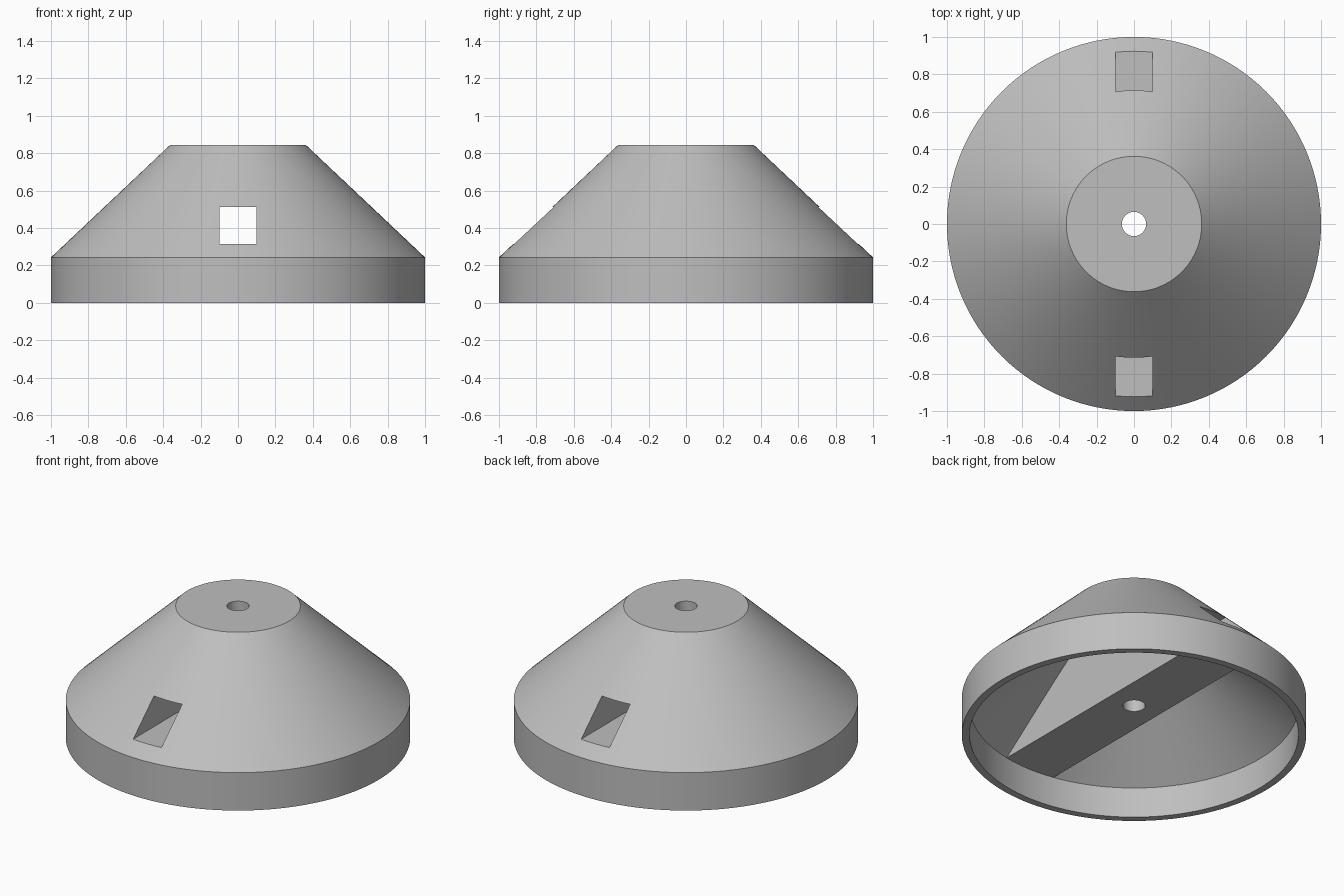
import bpy, bmesh, math

cube = bpy.data.objects.get("Cube")
if cube:
    bpy.data.objects.remove(cube, do_unlink=True)

grey = bpy.data.materials.new("plain grey")
grey.use_nodes = True
colour = (0.52, 0.52, 0.52, 1)
grey.diffuse_color = colour
grey.node_tree.nodes["Principled BSDF"].inputs["Base Color"].default_value = colour


def add_object(name, bm):
    bmesh.ops.recalc_face_normals(bm, faces=bm.faces[:])
    mesh = bpy.data.meshes.new(name)
    bm.to_mesh(mesh)
    bm.free()
    mesh.materials.append(grey)
    obj = bpy.data.objects.new(name, mesh)
    bpy.context.collection.objects.link(obj)
    return obj


def turned(name, profile, sides=128):
    """Closed solid of revolution from (radius, height) points, capped flat."""
    bm = bmesh.new()
    rings = [[bm.verts.new((r * math.cos(math.tau * i / sides),
                            r * math.sin(math.tau * i / sides), z))
              for i in range(sides)] for r, z in profile]
    for low, high in zip(rings, rings[1:]):
        for i in range(sides):
            j = (i + 1) % sides
            bm.faces.new((low[i], low[j], high[j], high[i]))
    bm.faces.new(rings[0])
    bm.faces.new(rings[-1])
    return add_object(name, bm)


def box(name, width, depth, bottom, top):
    bm = bmesh.new()
    bmesh.ops.create_cube(bm, size=1)
    for v in bm.verts:
        v.co = (v.co.x * width, v.co.y * depth, top if v.co.z > 0 else bottom)
    return add_object(name, bm)


def cut(target, cutter):
    mod = target.modifiers.new("cut", "BOOLEAN")
    mod.operation = "DIFFERENCE"
    mod.solver = "EXACT"
    mod.object = cutter
    bpy.context.view_layer.objects.active = target
    bpy.ops.object.modifier_apply(modifier=mod.name)
    bpy.data.objects.remove(cutter, do_unlink=True)


# Outer body: straight rim with a truncated cone above
body = turned("conical_cover", [(1, 0), (1, 0.243), (0.362, 0.845)])

# Hollow underside, leaving a solid cross bar along the depth
cavity = turned("cavity_cutter", [(0.955, -0.2), (0.955, 0.195), (0.315, 0.69)])
cut(cavity, box("cross_bar", 0.355, 3, 0.195, 2))
cut(body, cavity)

# Square channel through the bar and round hole down the centre
cut(body, box("channel_cutter", 0.2, 3, 0.315, 0.512))
cut(body, turned("hole_cutter", [(0.065, -0.5), (0.065, 1.5)], 48))

# Smooth curved walls, crisp edges
bpy.ops.object.select_all(action="DESELECT")
body.select_set(True)
bpy.context.view_layer.objects.active = body
bpy.ops.object.shade_smooth_by_angle(angle=math.radians(25))
